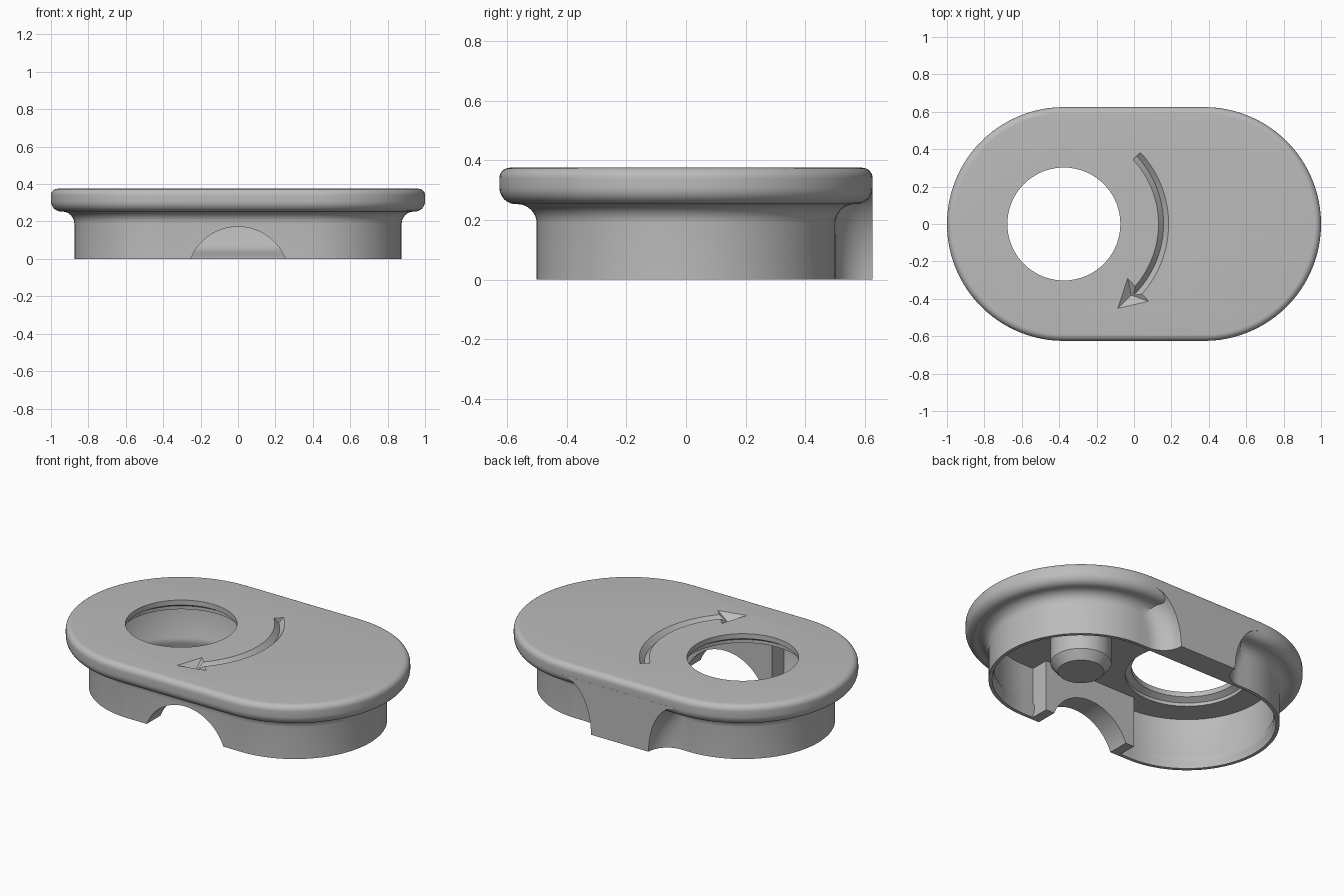
import bpy, bmesh
from math import sin, cos, pi, radians, sqrt

if "Cube" in bpy.data.objects:
    bpy.data.objects.remove(bpy.data.objects["Cube"], do_unlink=True)

grey = bpy.data.materials.new("plain grey")
grey.use_nodes = True
COLOR = (0.5, 0.5, 0.5, 1)
grey.diffuse_color = COLOR
grey.node_tree.nodes["Principled BSDF"].inputs["Base Color"].default_value = COLOR

SPAN = 0.375   # half distance between the two round ends
CEIL = 0.305   # underside of the lid plate


def loft(name, rings):
    """Closed solid through rings of equal point count."""
    bm = bmesh.new()
    loops = [[bm.verts.new(p) for p in ring] for ring in rings]
    n = len(loops[0])
    for a, b in zip(loops, loops[1:]):
        for i in range(n):
            j = (i + 1) % n
            bm.faces.new((a[i], a[j], b[j], b[i]))
    bm.faces.new(loops[0])
    bm.faces.new(loops[-1])
    bmesh.ops.recalc_face_normals(bm, faces=bm.faces)
    mesh = bpy.data.meshes.new(name)
    bm.to_mesh(mesh)
    bm.free()
    mesh.materials.append(grey)
    ob = bpy.data.objects.new(name, mesh)
    bpy.context.collection.objects.link(ob)
    return ob


def stadium(r, z, n=48):
    pts = []
    for side in (1, -1):
        for i in range(n + 1):
            a = -pi / 2 + pi * i / n
            pts.append((side * (SPAN + r * cos(a)), side * r * sin(a), z))
    return pts


def circle(x, r, z, n=72):
    return [(x + r * cos(2 * pi * i / n), r * sin(2 * pi * i / n), z) for i in range(n)]


def arc(cx, cz, r, start, end, n=8):
    return [(cx + r * cos(radians(start + (end - start) * i / n)),
             cz + r * sin(radians(start + (end - start) * i / n))) for i in range(n + 1)]


def combine(body, tool, mode):
    mod = body.modifiers.new(mode, 'BOOLEAN')
    mod.operation = mode
    mod.solver = 'EXACT'
    mod.object = tool
    bpy.context.view_layer.objects.active = body
    bpy.ops.object.modifier_apply(modifier=mod.name)
    bpy.data.objects.remove(tool, do_unlink=True)


# Hollow lid and skirt with an inner snap ridge, swept round the stadium outline
profile = [(0.48, CEIL), (0.48, 0.09), (0.47, 0.07), (0.47, 0.035), (0.48, 0.015), (0.48, 0)]
profile += [(0.5, 0)]
profile += arc(0.565, 0.188, 0.065, 180, 90)
profile += arc(0.57, 0.308, 0.055, -90, 0)
profile += arc(0.59, 0.34, 0.035, 0, 90)
body = loft("lid_body", [stadium(r, z) for r, z in profile])

# Solid back panel: flush with the lid edge, flaring into the skirt and lid
rings = []
for k in range(21):
    t = k / 20
    w = 0.19 + 0.19 * (1 - sqrt(1 - t * t))
    side = [(w + 0.125 * (1 - cos(a)), 0.625 - 0.125 * sin(a))
            for a in [pi / 2 * i / 10 for i in range(11)]]
    side.append((w + 0.125, 0.488))
    ring = [(x, y, 0.305 * t) for x, y in side]
    ring += [(-x, y, 0.305 * t) for x, y in reversed(side)]
    rings.append(ring)
combine(body, loft("back_panel", rings), 'UNION')

# Thick block inside the front wall
block = loft("front_block", [[(s * 0.31, y, z) for s, y in
             ((-1, -0.49), (1, -0.49), (1, -0.37), (-1, -0.37))] for z in (0, 0.34)])
combine(body, block, 'UNION')

# Chamfered post under the lid
post = loft("post", [circle(SPAN, r, z) for r, z in ((0.125, 0.05), (0.165, 0.1), (0.165, 0.34))])
combine(body, post, 'UNION')

# Round opening, widening towards the underside
hole = loft("hole_cutter", [circle(-SPAN, r, z) for r, z in
            ((0.335, 0.15), (0.335, 0.325), (0.302, 0.345), (0.302, 0.5))])
combine(body, hole, 'DIFFERENCE')

# Arched notch through the front wall
arch = loft("arch_cutter", [[(x, y, z - 0.1) for x, z in arc(0, 0, 0.272, 0, 355, 71)]
                            for y in (-0.7, -0.3)])
combine(body, arch, 'DIFFERENCE')

# Engraved curved arrow: V groove and sunken pointed head
groove = []
for i in range(33):
    a = radians(43 - 88 * i / 32)
    groove.append([(-SPAN + r * cos(a), r * sin(a), z)
                   for r, z in ((0.504, 0.377), (0.562, 0.377), (0.533, 0.345))])
combine(body, loft("groove_cutter", groove), 'DIFFERENCE')

head = [(-0.09, -0.455), (-0.035, -0.285), (0.083, -0.415)]
cx, cy = -0.015, -0.38
head_rings = [[(cx + (x - cx) * s, cy + (y - cy) * s, z) for x, y in head]
              for s, z in ((1, 0.377), (0.02, 0.338))]
combine(body, loft("head_cutter", head_rings), 'DIFFERENCE')

bpy.ops.object.select_all(action='DESELECT')
body.select_set(True)
bpy.context.view_layer.objects.active = body
bpy.ops.object.shade_smooth_by_angle(angle=radians(30))
